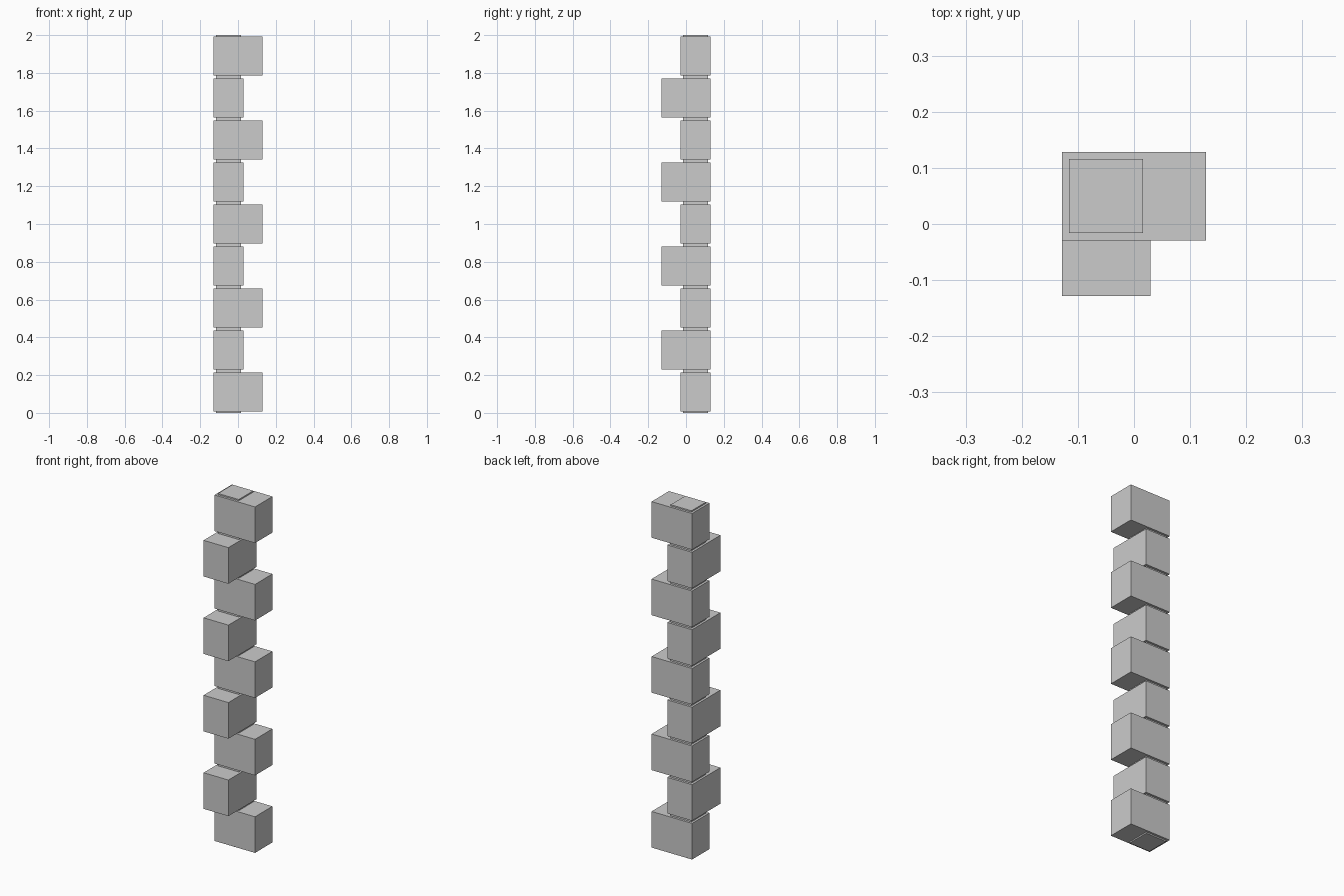
import bpy

if "Cube" in bpy.data.objects:
    bpy.data.objects.remove(bpy.data.objects["Cube"])

COUNT = 9
PITCH = 2.0 / COUNT
JOINT = 0.015      # gap between stones
HALF = 0.1285      # half of the long side
SHORT = 0.1575     # short side of each stone
INSET = 0.013      # mortar set back from the stone faces


def box(name, lo, hi):
    centre = [(a + b) / 2 for a, b in zip(lo, hi)]
    size = [b - a for a, b in zip(lo, hi)]
    bpy.ops.mesh.primitive_cube_add(size=1, location=centre)
    obj = bpy.context.object
    obj.name = name
    obj.scale = size
    bpy.ops.object.transform_apply(location=False, rotation=False, scale=True)
    return obj


# Recessed mortar core running the full height at the shared corner
box("mortar_core",
    (-HALF + INSET, HALF - SHORT + INSET, 0),
    (-HALF + SHORT - INSET, HALF - INSET, 2))

# Corner stones, alternately long in x and long in y
for i in range(COUNT):
    z0 = i * PITCH + JOINT / 2
    z1 = (i + 1) * PITCH - JOINT / 2
    if i % 2 == 0:
        box(f"corner_stone_{i + 1}", (-HALF, HALF - SHORT, z0), (HALF, HALF, z1))
    else:
        box(f"corner_stone_{i + 1}", (-HALF, -HALF, z0), (-HALF + SHORT, HALF, z1))
